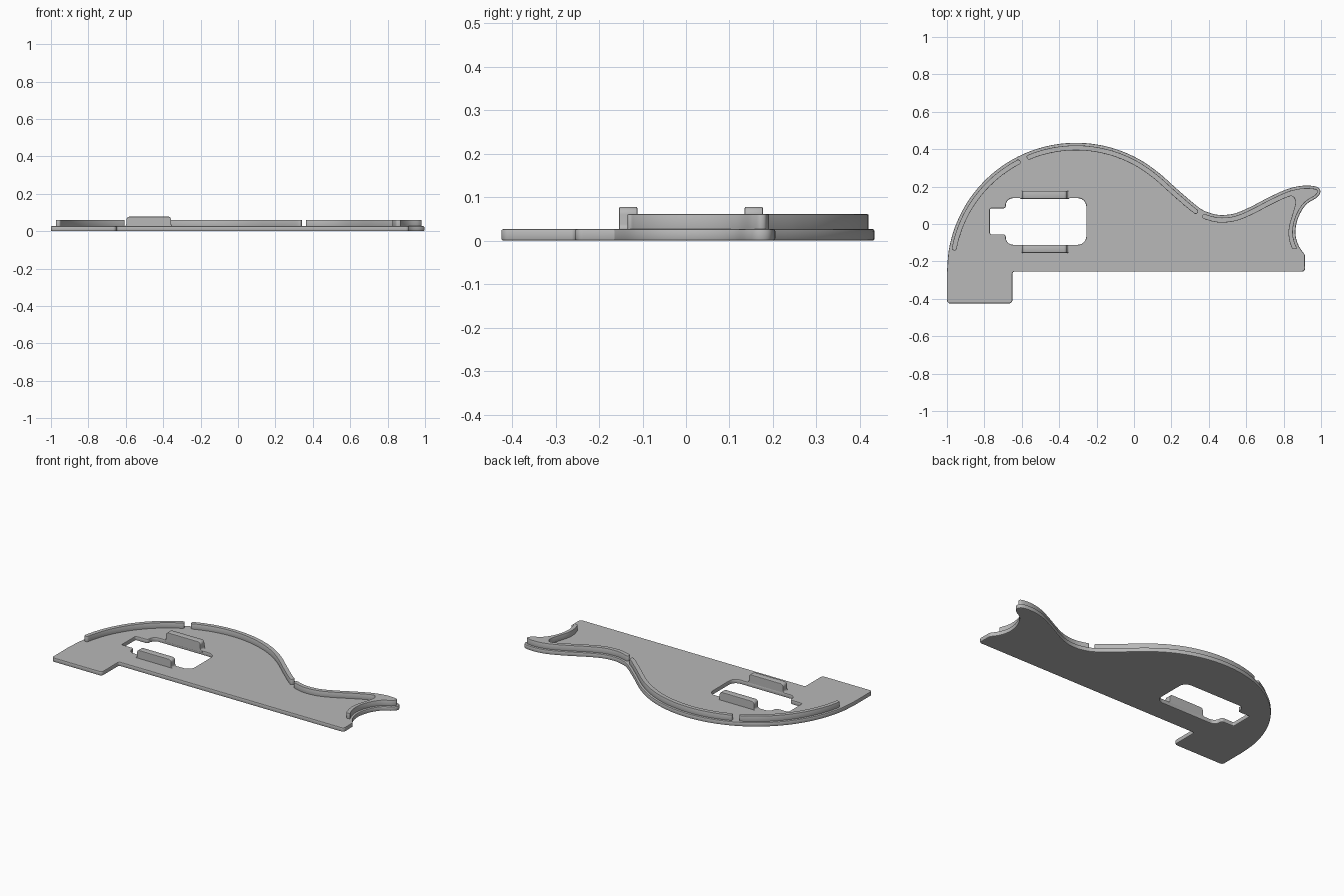
import bpy
from math import sin, cos, pi, radians
from mathutils import Vector, Matrix

cube = bpy.data.objects.get("Cube")
if cube:
    bpy.data.objects.remove(cube)

grey = bpy.data.materials.new("plain grey")
grey.use_nodes = True
colour = (0.48, 0.48, 0.48, 1)
grey.diffuse_color = colour
grey.node_tree.nodes["Principled BSDF"].inputs["Base Color"].default_value = colour


def spline(points, steps=6):
    """Smooth open path through the points."""
    pts = [Vector(p) for p in points]
    pts = [2 * pts[0] - pts[1]] + pts + [2 * pts[-1] - pts[-2]]
    path = []
    for a, b, c, d in zip(pts, pts[1:], pts[2:], pts[3:]):
        for i in range(steps):
            t = i / steps
            path.append(0.5 * (2 * b + (c - a) * t + (2 * a - 5 * b + 4 * c - d) * t ** 2
                               + (3 * b - a - 3 * c + d) * t ** 3))
    return path + [pts[-2]]


def fillet(before, corner, after, radius, steps=6):
    """Rounded replacement for one corner."""
    p = Vector(corner)
    u = (Vector(before) - p).normalized() * radius
    v = (Vector(after) - p).normalized() * radius
    return [p + u * (1 - sin(t)) + v * (1 - cos(t))
            for t in (i / steps * pi / 2 for i in range(steps + 1))]


def rounded(corners):
    """Closed polygon from (x, y, radius) corners."""
    out, n = [], len(corners)
    for i, (x, y, r) in enumerate(corners):
        out += fillet(corners[i - 1][:2], (x, y), corners[(i + 1) % n][:2], r)
    return out


def inset(path, d):
    """Shift a path to its right-hand side."""
    out = []
    for i, p in enumerate(path):
        t = (path[min(i + 1, len(path) - 1)] - path[max(i - 1, 0)]).normalized()
        out.append(p + Vector((t.y, -t.x)) * d)
    return out


def slab(name, loops, low, high, bevel, matrix=Matrix()):
    """Solid with softened edges; loops after the first are holes."""
    cu = bpy.data.curves.new(name, 'CURVE')
    cu.dimensions = '2D'
    cu.fill_mode = 'BOTH'
    cu.extrude = (high - low) / 2 - bevel
    cu.bevel_depth = bevel
    cu.bevel_resolution = 1
    cu.offset = -bevel
    for loop in loops:
        s = cu.splines.new('POLY')
        s.points.add(len(loop) - 1)
        for point, p in zip(s.points, loop):
            point.co = (p[0], p[1], 0, 1)
        s.use_cyclic_u = True
    helper = bpy.data.objects.new(name + " outline", cu)
    bpy.context.collection.objects.link(helper)
    deps = bpy.context.evaluated_depsgraph_get()
    mesh = bpy.data.meshes.new_from_object(helper.evaluated_get(deps))
    bpy.data.objects.remove(helper)
    mesh.name = name
    mesh.transform(matrix @ Matrix.Translation((0, 0, (low + high) / 2)))
    mesh.materials.clear()
    mesh.materials.append(grey)
    ob = bpy.data.objects.new(name, mesh)
    bpy.context.collection.objects.link(ob)
    bpy.ops.object.select_all(action='DESELECT')
    bpy.context.view_layer.objects.active = ob
    ob.select_set(True)
    bpy.ops.object.shade_smooth_by_angle(angle=radians(30))
    return ob


# Back edge: round hump, valley, then the flared tail
hump = [(-0.31 + 0.69 * cos(radians(a)), -0.256 + 0.69 * sin(radians(a)))
        for a in range(180, 49, -10)]
tail = [(0.24, 0.178), (0.35, 0.086), (0.41, 0.058), (0.467, 0.048), (0.54, 0.057),
        (0.62, 0.09), (0.72, 0.142), (0.81, 0.183), (0.88, 0.202), (0.94, 0.205),
        (0.985, 0.195), (0.996, 0.168), (0.975, 0.14), (0.925, 0.108), (0.89, 0.06),
        (0.868, 0), (0.864, -0.06), (0.88, -0.115), (0.913, -0.165)]
edge = spline(hump + tail)

# Base plate with its stepped window
outline = edge + fillet(edge[-1], (0.915, -0.255), (0, -0.255), 0.018)
outline += fillet((0, -0.255), (-0.65, -0.255), (-0.65, -0.425), 0.012)
outline += fillet((-0.65, -0.255), (-0.65, -0.425), (-1, -0.425), 0.018)
outline += fillet((-0.65, -0.425), (-1, -0.425), (-1, -0.256), 0.018)
window = rounded([(-0.255, 0.138, 0.045), (-0.255, -0.111, 0.045), (-0.685, -0.111, 0.038),
                  (-0.685, -0.055, 0.015), (-0.77, -0.055, 0.008), (-0.77, 0.083, 0.008),
                  (-0.685, 0.083, 0.015), (-0.685, 0.138, 0.038)])
slab("base_plate", [outline, window], 0, 0.027, 0.005)

# Raised rim in three lengths, set in from the back edge
outer, inner = inset(edge, 0.014), inset(edge, 0.04)


def nearest(path, point):
    return min(range(len(path)), key=lambda i: (path[i] - Vector(point)).length)


def rim(name, outside, inside):
    """Strip between two paths, with rounded ends."""
    r = 0.011
    loop = outside[1:-1]
    loop += fillet(outside[-2], outside[-1], inside[-1], r)
    loop += fillet(outside[-1], inside[-1], inside[-2], r)
    loop += inside[-2:0:-1]
    loop += fillet(inside[1], inside[0], outside[0], r)
    loop += fillet(inside[0], outside[0], outside[1], r)
    slab(name, [loop], 0.02, 0.061, 0.002)


fine = spline(edge, 3)
outer, inner = inset(fine, 0.014), inset(fine, 0.04)
for name, start, end in (("rim_left", (-0.98, -0.135), (-0.605, 0.335)),
                         ("rim_middle", (-0.575, 0.36), (0.337, 0.06))):
    centre = inset(fine, 0.027)
    a, b = nearest(centre, start), nearest(centre, end)
    keep = [a] + list(range(a + 4, b - 3)) + [b]
    rim(name, [outer[i] for i in keep], [inner[i] for i in keep])

# Tail rim fills the whole tip
a, b = nearest(outer, (0.372, 0.063)), nearest(outer, (0.872, -0.133))
c = nearest(inner, (0.81, 0.14))
keep = [a] + list(range(a + 4, b - 3)) + [b]
underside = [inner[i] for i in [a] + list(range(a + 4, c))]
underside += spline([inner[c], (0.84, 0.149), (0.859, 0.136), (0.862, 0.105), (0.847, 0.05),
                     (0.828, -0.02), (0.829, -0.08), (0.846, -0.135)])[:-4]
underside.append(Vector((0.846, -0.135)))
rim("rim_tail", [outer[i] for i in keep], underside)

# Upright clips on either side of the window, flared at the foot
upright = Matrix.Rotation(pi / 2, 4, 'X')
left, right, top, foot = -0.597, -0.357, 0.078, 0.026
profile = [(left - 0.012, 0.015), (left - 0.012, foot)]
profile += fillet((left - 0.012, foot), (left, foot), (left, top), 0.012)[1:]
profile += fillet((left, foot), (left, top), (right, top), 0.018)
profile += fillet((left, top), (right, top), (right, foot), 0.018)
profile += fillet((right, top), (right, foot), (right + 0.012, foot), 0.012)
profile += [(right + 0.012, 0.015)]
for name, y0, y1 in (("front_clip", -0.154, -0.112), ("back_clip", 0.135, 0.177)):
    slab(name, [profile], -y1, -y0, 0.003, upright)
